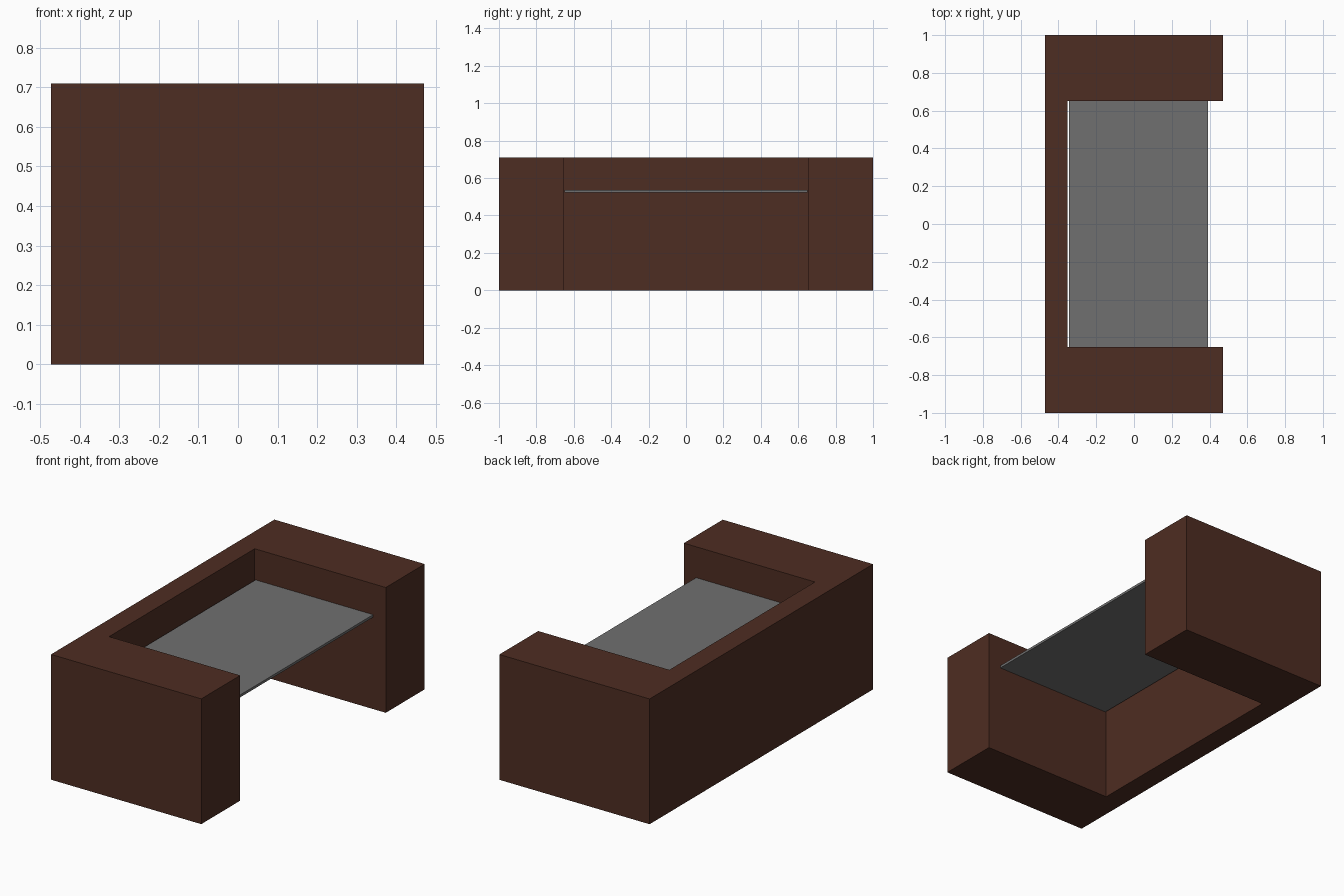
import bpy, bmesh

if "Cube" in bpy.data.objects:
    bpy.data.objects.remove(bpy.data.objects["Cube"])


def material(name, rgb):
    m = bpy.data.materials.new(name)
    m.diffuse_color = (*rgb, 1)
    m.use_nodes = True
    m.node_tree.nodes["Principled BSDF"].inputs["Base Color"].default_value = m.diffuse_color
    return m


brown = material("dark_brown_wood", (0.076, 0.026, 0.016))
grey = material("grey_glass", (0.162, 0.162, 0.162))


def prism(name, outline, z0, z1, mat):
    """Extrude a flat outline from z0 up to z1."""
    bm = bmesh.new()
    face = bm.faces.new([bm.verts.new((x, y, z0)) for x, y in outline])
    ext = bmesh.ops.extrude_face_region(bm, geom=[face])
    bmesh.ops.translate(bm, vec=(0, 0, z1 - z0),
                        verts=[v for v in ext["geom"] if isinstance(v, bmesh.types.BMVert)])
    bmesh.ops.recalc_face_normals(bm, faces=bm.faces)
    mesh = bpy.data.meshes.new(name)
    bm.to_mesh(mesh)
    bm.free()
    mesh.materials.append(mat)
    obj = bpy.data.objects.new(name, mesh)
    bpy.context.collection.objects.link(obj)
    return obj


# C-shaped desk body: back panel with two pedestals
half = [(0.47, 0.652), (0.47, 1.0), (-0.472, 1.0)]
inner = (-0.352, 0.652)
upper = [inner] + half
prism("desk_body", upper + [(x, -y) for x, y in reversed(upper)], 0, 0.71, brown)

# Thin worktop between the pedestals, with a slim gap at the back panel
prism("worktop", [(-0.345, -0.65), (0.392, -0.65), (0.392, 0.65), (-0.345, 0.65)],
      0.522, 0.536, grey)
